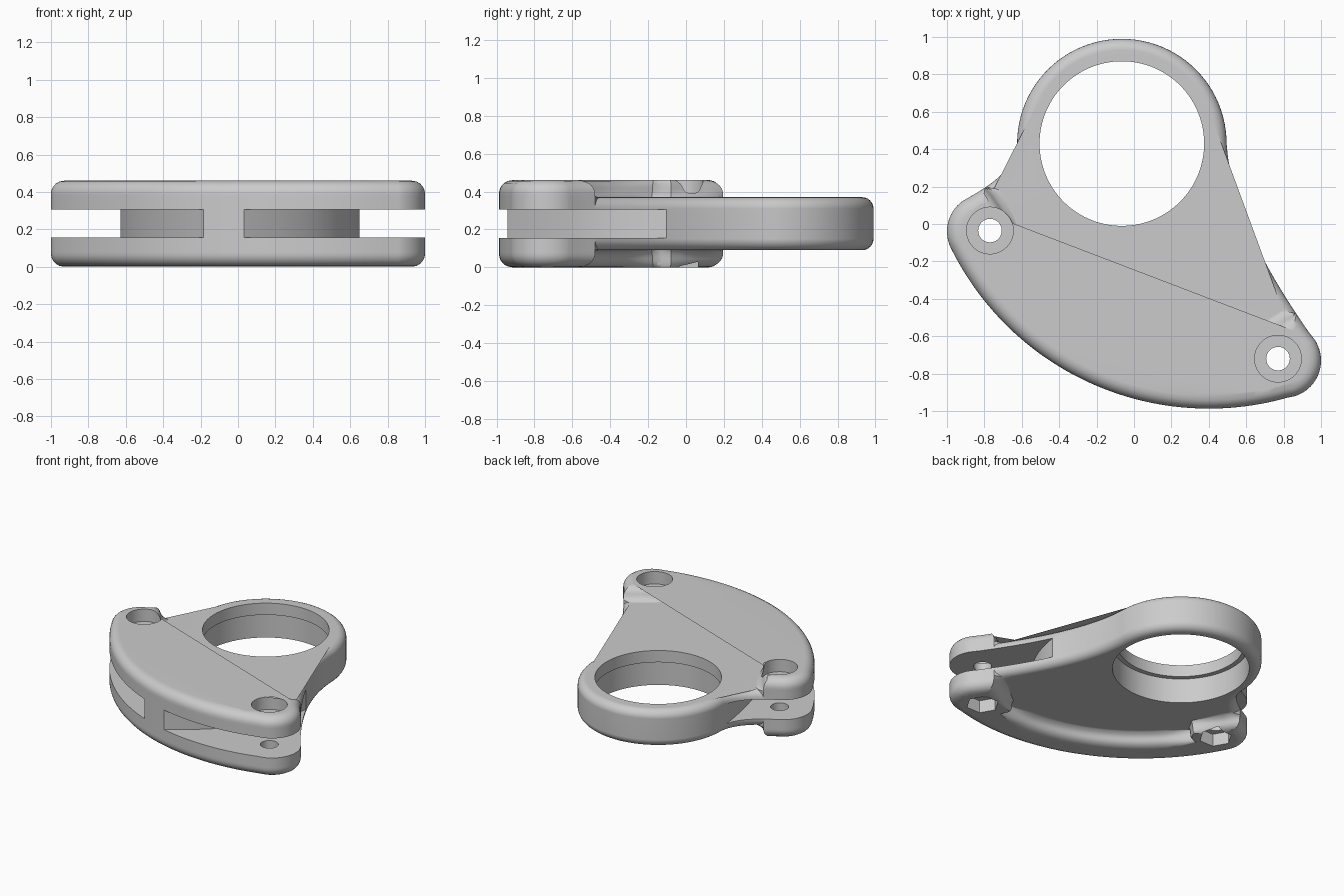
import bpy, bmesh, math
from mathutils import Vector

if "Cube" in bpy.data.objects:
    bpy.data.objects.remove(bpy.data.objects["Cube"])

RING = (-0.065, 0.43)      # ring centre
SWEEP = (0.40, 0.55)       # centre of the curved front edge
BOLTS = [(-0.77, -0.035), (0.77, -0.72)]


def arc(c, r, a0, a1, n):
    return [(c[0] + r * math.cos(math.radians(a0 + (a1 - a0) * i / n)),
             c[1] + r * math.sin(math.radians(a0 + (a1 - a0) * i / n))) for i in range(n + 1)]


def bezier(a, b, c, d, n=20):
    a, b, c, d = map(Vector, (a, b, c, d))
    pts = []
    for i in range(n + 1):
        t = i / n
        u = 1 - t
        pts.append(tuple(a * u**3 + b * 3 * u * u * t + c * 3 * u * t * t + d * t**3))
    return pts


def line(a, b, n=6):
    return [tuple(Vector(a).lerp(Vector(b), i / n)) for i in range(n + 1)]


def normals(pts):
    """Inward mitred normals of a counter-clockwise outline."""
    out = []
    for i, p in enumerate(pts):
        e0 = (Vector(p) - Vector(pts[i - 1])).normalized()
        e1 = (Vector(pts[(i + 1) % len(pts)]) - Vector(p)).normalized()
        n0, n1 = Vector((-e0.y, e0.x)), Vector((-e1.y, e1.x))
        m = (n0 + n1).normalized()
        out.append(m / max(0.75, m.dot(n0)))
    return out


def loft(name, pts, levels):
    """Stack an outline; each level is (z, function giving the inset of point i)."""
    nor = normals(pts)
    bm = bmesh.new()
    rows = [[bm.verts.new((p[0] + nor[i].x * f(i), p[1] + nor[i].y * f(i), z))
             for i, p in enumerate(pts)] for z, f in levels]
    n = len(pts)
    for lo, hi in zip(rows, rows[1:]):
        for i in range(n):
            j = (i + 1) % n
            bm.faces.new((lo[i], lo[j], hi[j], hi[i]))
    caps = [bm.faces.new(rows[0][::-1]), bm.faces.new(rows[-1])]
    bmesh.ops.triangulate(bm, faces=caps, ngon_method='EAR_CLIP')
    if bm.calc_volume(signed=True) < 0:
        bmesh.ops.reverse_faces(bm, faces=bm.faces)
    me = bpy.data.meshes.new(name)
    bm.to_mesh(me)
    bm.free()
    ob = bpy.data.objects.new(name, me)
    bpy.context.collection.objects.link(ob)
    return ob


def prism(name, pts, z0, z1):
    return loft(name, pts, [(z0, lambda i: 0), (z1, lambda i: 0)])


def volume(ob):
    bm = bmesh.new()
    bm.from_object(ob, bpy.context.evaluated_depsgraph_get())
    v = bm.calc_volume(signed=True)
    bm.free()
    return v


def combine(target, other, op):
    """Boolean that falls back to the second solver if the volume is implausible."""
    v0 = volume(target)
    m = target.modifiers.new(op, 'BOOLEAN')
    m.operation, m.object = op, other
    for solver in ('MANIFOLD', 'EXACT'):
        m.solver = solver
        bpy.context.view_layer.update()
        v = volume(target)
        if (v0 < v < 3 * v0) if op == 'UNION' else (0.4 * v0 < v < v0):
            break
    bpy.context.view_layer.objects.active = target
    bpy.ops.object.modifier_apply(modifier=m.name)
    bpy.data.objects.remove(other)


def round_inset(z, top, r):
    """Inset of a quarter-round edge of radius r at height z."""
    d = max(0, z - (top - r))
    return r - math.sqrt(max(0, r * r - d * d))


# Shared side curves between the ring and the two bolt lobes
right_side = bezier((0.96, -0.615), (0.76, -0.33), (0.52, 0.05), (0.495, 0.43))
left_side = bezier((-0.625, 0.43), (-0.64, 0.28), (-0.78, 0.20), (-0.915, 0.124))
KR, KL = 3, 14

# Plate with the ring, rounded on both faces
plate_pts = (arc((0.8, -0.73), 0.119, -65, 10, 6) + right_side[KR:]
             + arc(RING, 0.56, 0, 180, 48)[1:] + left_side[1:KL + 1]
             + arc((-0.8, -0.04), 0.119, 150, 200, 5) + arc(SWEEP, 1.46, 209, 285, 30))
half = [(0.31 + 0.06 * math.sin(math.radians(a))) for a in range(0, 91, 15)]
up = [(z, (lambda v: lambda i: v)(round_inset(z, 0.37, 0.06))) for z in half]
body = loft("bracket_body", plate_pts, [(0.46 - z, f) for z, f in up[::-1]] + up)

# Raised rim and bolt lobes: round outer edge, S-shaped inner slope, sharp at the notches
outer_a = (arc((0.8, -0.73), 0.2, -72.6, 35, 18) + right_side[1:KR + 1])
inner = (line(right_side[KR], (0.55, -0.665))[1:] + line((0.56, -0.69), (0.58, -0.735), 2)
         + arc(SWEEP, 1.30, -82, -146, 30)[1:]
         + line((-0.64, -0.155), (-0.61, -0.10), 2) + line((-0.60, -0.08), left_side[KL])[:-1])
outer_b = (left_side[KL:-1] + arc((-0.8, -0.04), 0.2, 125, 206, 14)
           + arc(SWEEP, 1.537, 206.2, 287.4, 50)[1:-1])
rim_pts = outer_a + inner + outer_b
notches = [Vector((0.565, -0.70)), Vector((-0.62, -0.125))]
inner_w = ([0] * len(outer_a)
           + [min(1, max(0.1, min((Vector(p) - q).length for q in notches) / 0.22)) for p in inner]
           + [0] * len(outer_b))
slope = [(0.35, -0.07), (0.367, -0.065), (0.374, -0.04), (0.386, -0.02), (0.40, -0.007), (0.415, 0.0),
         (0.43, 0.007), (0.444, 0.02), (0.455, 0.04), (0.46, 0.065)]
up = [(z, (lambda o, s: lambda i: s * inner_w[i] if inner_w[i] else o)(round_inset(z, 0.46, 0.07), s))
      for z, s in slope]
rim = loft("rim", rim_pts, [(0.46 - z, f) for z, f in up[::-1]] + up)
combine(body, rim, 'UNION')

# Ring bore with a narrower lip on top
combine(body, prism("bore", arc(RING, 0.44, 0, 357, 119), -0.1, 0.6), 'DIFFERENCE')
combine(body, prism("wide_bore", arc(RING, 0.475, 0, 357, 119), -0.1, 0.28), 'DIFFERENCE')

# Side slots, leaving a waisted web in the middle
left_slot = bezier((-0.63, 0.42), (-0.58, -0.02), (-0.43, -0.45), (-0.19, -0.86))[::-1]
left_slot += [(-1.3, 0.42), (-1.3, -1.1), (-0.07, -1.1)]
right_slot = bezier((0.05, -0.93), (0.32, -0.745), (0.58, -0.52), (0.64, -0.16))
right_slot += [(0.66, -0.05), (1.3, -0.05), (1.3, -1.1), (-0.10, -1.1), (-0.06, -1.0)]
combine(body, prism("left_slot", left_slot, 0.155, 0.305), 'DIFFERENCE')
combine(body, prism("right_slot", right_slot, 0.155, 0.305), 'DIFFERENCE')

# Bolt holes: clearance hole, round head pocket above, hex nut pocket below
for c in BOLTS:
    combine(body, prism("hole", arc(c, 0.063, 0, 350, 35), -0.1, 0.6), 'DIFFERENCE')
    combine(body, prism("head_pocket", arc(c, 0.125, 0, 352.5, 47), 0.365, 0.6), 'DIFFERENCE')
    combine(body, prism("nut_pocket", arc(c, 0.115, 0, 300, 5), -0.1, 0.095), 'DIFFERENCE')

# Grey finish and shading
grey = bpy.data.materials.new("grey")
grey.diffuse_color = (0.6, 0.6, 0.6, 1)
grey.use_nodes = True
grey.node_tree.nodes["Principled BSDF"].inputs["Base Color"].default_value = grey.diffuse_color
body.data.materials.clear()
body.data.materials.append(grey)
bpy.context.view_layer.objects.active = body
body.select_set(True)
bpy.ops.object.shade_smooth_by_angle(angle=math.radians(32))
wn = body.modifiers.new("weighted_normals", 'WEIGHTED_NORMAL')
wn.keep_sharp = True
